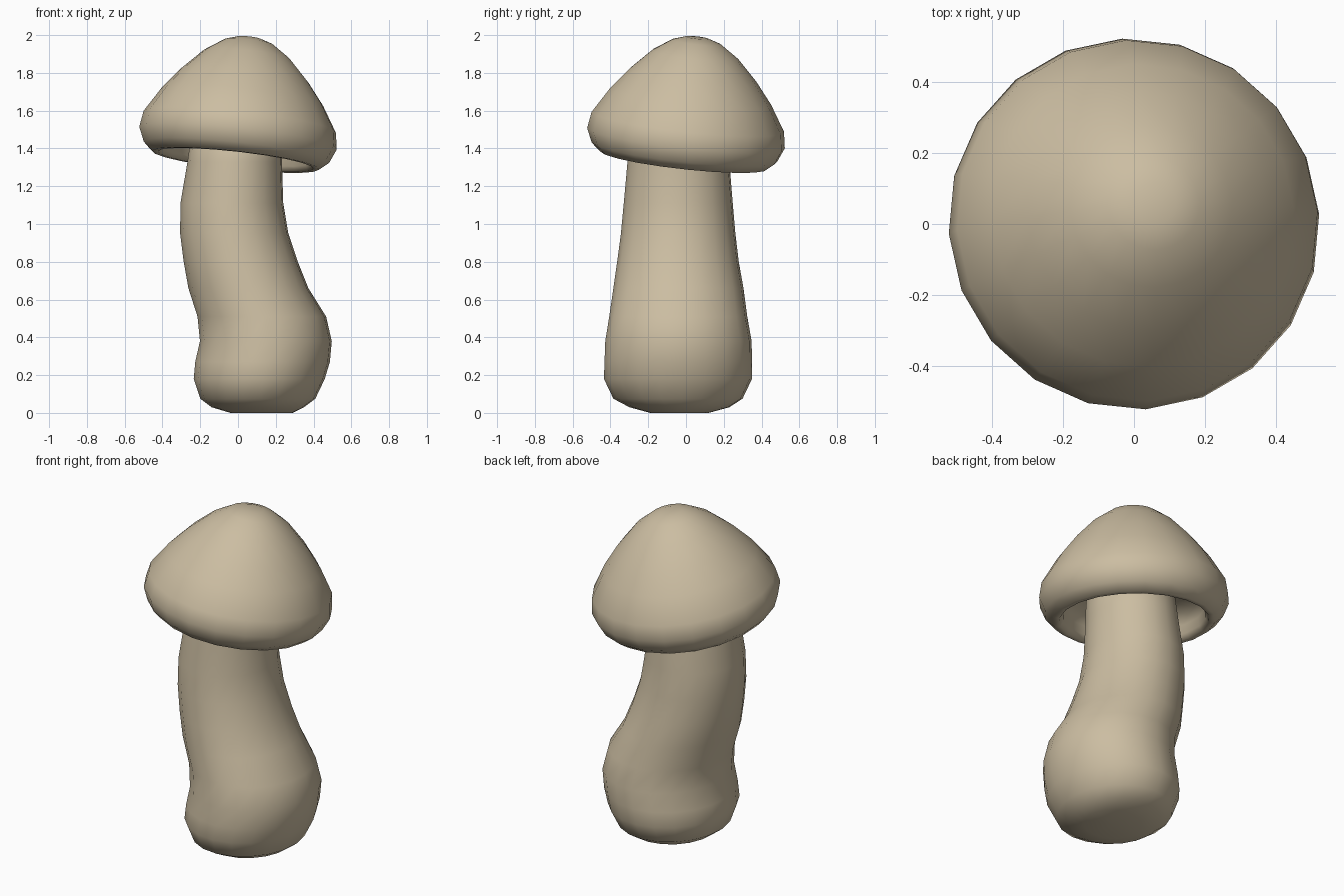
import bpy, bmesh, math
from mathutils import Matrix, Vector

if "Cube" in bpy.data.objects:
    bpy.data.objects.remove(bpy.data.objects["Cube"])

mat = bpy.data.materials.new("warm tan")
mat.diffuse_color = (0.60, 0.51, 0.36, 1)
mat.use_nodes = True
mat.node_tree.nodes["Principled BSDF"].inputs["Base Color"].default_value = mat.diffuse_color


def loft(name, rings, sides=20, phase=3.3, matrix=None):
    """Skin ellipse rings (cx, cy, z, rx, ry); both ends are closed with a fan."""
    bm = bmesh.new()
    loops = []
    for cx, cy, z, rx, ry in rings:
        loop = []
        for i in range(sides):
            a = math.radians(phase) + 2 * math.pi * i / sides
            loop.append(bm.verts.new((cx + rx * math.cos(a), cy + ry * math.sin(a), z)))
        loops.append(loop)
    for a, b in zip(loops, loops[1:]):
        for i in range(sides):
            j = (i + 1) % sides
            bm.faces.new((a[i], a[j], b[j], b[i]))
    for loop, ring in ((loops[0], rings[0]), (loops[-1], rings[-1])):
        c = bm.verts.new(ring[:3])
        for i in range(sides):
            bm.faces.new((loop[i], loop[(i + 1) % sides], c))
    if matrix:
        bm.transform(matrix)
    bmesh.ops.recalc_face_normals(bm, faces=bm.faces)
    for f in bm.faces:
        f.smooth = True
    me = bpy.data.meshes.new(name)
    bm.to_mesh(me)
    bm.free()
    me.materials.append(mat)
    ob = bpy.data.objects.new(name, me)
    bpy.context.collection.objects.link(ob)
    return ob


# stem: curved, with a swollen foot; rows are z, left x, right x, front y, back y
spans = [
    (0.00, -0.04, 0.29, -0.19, 0.12),
    (0.03, -0.14, 0.35, -0.30, 0.23),
    (0.075, -0.20, 0.41, -0.385, 0.30),
    (0.18, -0.235, 0.46, -0.435, 0.35),
    (0.27, -0.227, 0.487, -0.432, 0.35),
    (0.38, -0.202, 0.497, -0.428, 0.348),
    (0.51, -0.215, 0.467, -0.407, 0.325),
    (0.66, -0.263, 0.373, -0.385, 0.305),
    (0.80, -0.288, 0.317, -0.365, 0.28),
    (0.95, -0.307, 0.267, -0.345, 0.262),
    (1.11, -0.305, 0.240, -0.330, 0.248),
    (1.33, -0.268, 0.233, -0.310, 0.230),
    (1.60, -0.230, 0.235, -0.285, 0.210),
]
loft("stem", [((l + r) / 2, (f + b) / 2, z, (r - l) / 2, (b - f) / 2)
              for z, l, r, f, b in spans])

# cap: rounded cone with a thick lip and hollow underside, tilted to the back right
profile = [  # radius, height above the widest ring
    (0.06, 0.538), (0.13, 0.515), (0.23, 0.447), (0.34, 0.335), (0.43, 0.222),
    (0.513, 0.087), (0.527, 0.0), (0.495, -0.075), (0.445, -0.118),
    (0.415, -0.118), (0.395, -0.09), (0.39, -0.04), (0.36, 0.02), (0.20, 0.05),
]
up = Vector((0.11, 0.11, 1)).normalized()
tilt = Matrix.Translation((0, 0, 1.455)) @ Vector((0, 0, 1)).rotation_difference(up).to_matrix().to_4x4()
loft("cap", [(0, 0, h, r, r) for r, h in profile], matrix=tilt)
